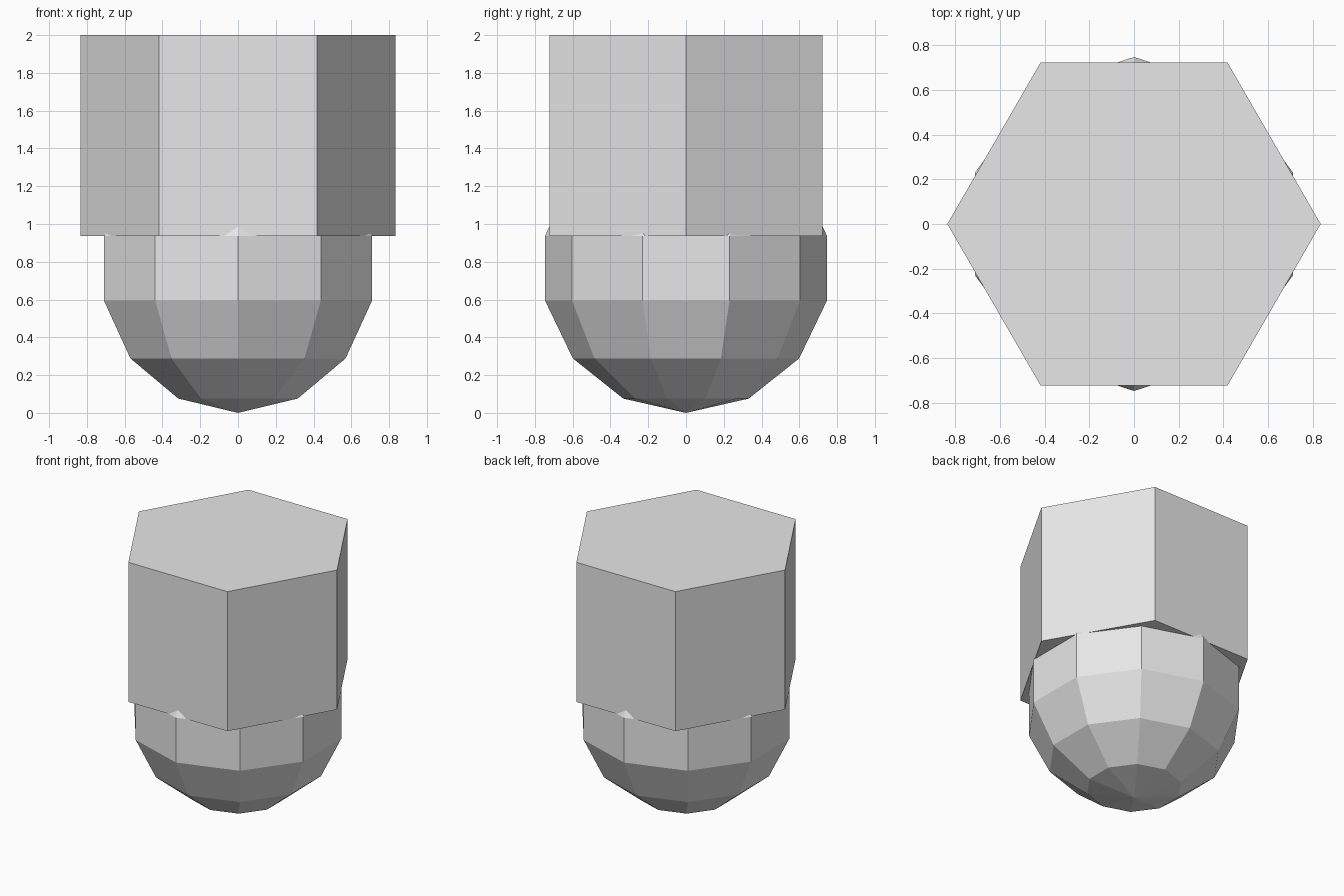
import bpy

cube = bpy.data.objects.get("Cube")
if cube:
    bpy.data.objects.remove(cube, do_unlink=True)

# Single plain grey
grey = bpy.data.materials.new("light_grey")
grey.use_nodes = True
colour = (0.8, 0.8, 0.8, 1.0)
grey.diffuse_color = colour
for node in grey.node_tree.nodes:
    if node.type == 'BSDF_PRINCIPLED':
        node.inputs["Base Color"].default_value = colour


def finish(name):
    obj = bpy.context.object
    obj.name = name
    obj.data.name = name
    obj.data.materials.append(grey)
    bpy.ops.object.shade_flat()
    return obj


# Hexagonal upper block, with corners on the x axis
BOTTOM, TOP, RADIUS = 0.937, 2.0, 0.835
bpy.ops.mesh.primitive_cylinder_add(
    vertices=6, radius=RADIUS, depth=TOP - BOTTOM,
    location=(0, 0, (TOP + BOTTOM) / 2))
block = finish("hexagonal_block")
for v in block.data.vertices:
    v.co.x, v.co.y = v.co.y, -v.co.x

# Faceted ball set into the underside of the block
BALL = 0.766
bpy.ops.mesh.primitive_uv_sphere_add(
    segments=10, ring_count=7, radius=BALL, location=(0, 0, BALL))
finish("faceted_ball")
